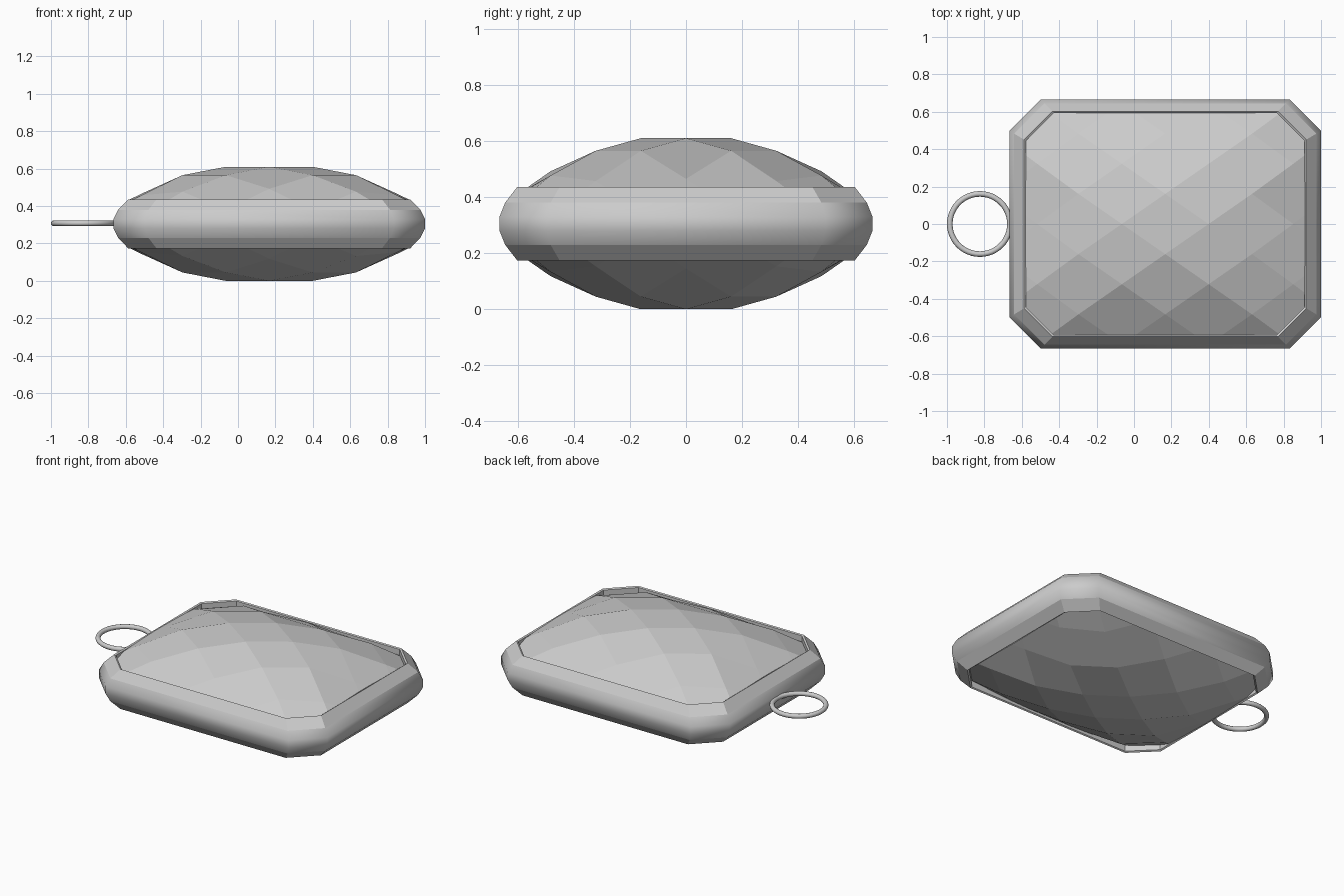
import bpy, bmesh
from mathutils import Vector

if "Cube" in bpy.data.objects:
    bpy.data.objects.remove(bpy.data.objects["Cube"])

CX, CZ = 0.167, 0.305          # centre of the pendant body
HX, HY, CH = 0.833, 0.665, 0.167  # half sizes and corner cut


def octagon(s):
    a, b, c = HX * s, HY * s, CH * s
    return [(a, -b + c), (a, b - c), (a - c, b), (-a + c, b),
            (-a, b - c), (-a, -b + c), (-a + c, -b), (a - c, -b)]


def finish(bm, name):
    bmesh.ops.recalc_face_normals(bm, faces=bm.faces)
    me = bpy.data.meshes.new(name)
    bm.to_mesh(me)
    bm.free()
    ob = bpy.data.objects.new(name, me)
    ob.location = (CX, 0, CZ)
    bpy.context.collection.objects.link(ob)
    return ob


# Bezel: cut-corner frame, closed profile of (scale, height)
half = [(0.894, 0.125), (0.905, 0.131), (0.97, 0.075), (1.0, 0.025)]
profile = half + [(s, -z) for s, z in reversed(half)]
bm = bmesh.new()
rings = [[bm.verts.new((x, y, z)) for x, y in octagon(s)] for s, z in profile]
for i, r in enumerate(rings):
    q = rings[(i + 1) % len(rings)]
    for k in range(8):
        m = (k + 1) % 8
        bm.faces.new((r[k], r[m], q[m], q[k])).smooth = True
# only the rounded outer band is smooth, all other edges are crisp
for e in bm.edges:
    zs = [abs(v.co.z) for v in e.verts]
    e.smooth = max(zs) < 0.08 and min(zs) < 0.03
finish(bm, "bezel")

# Gem: diamond lattice of facets, pillow shaped, trimmed to the octagon
HEIGHT = {(0, 1): 0.305, (1, 0): 0.305, (2, 1): 0.26, (1, 2): 0.26,
          (3, 0): 0.16, (0, 3): 0.187, (3, 2): 0.152, (2, 3): 0.172,
          (4, 1): 0.055, (1, 4): 0.075, (4, 3): 0.035, (3, 4): 0.04}
XS = [0, 0.232, 0.464, 0.685, 0.9]


def lattice_point(u, v):
    i, j = (u + v) // 2, (u - v) // 2
    a, b = abs(i), abs(j)
    x = XS[a] if a < 5 else 0.9 + 0.2 * (a - 4)
    return (x if i > 0 else -x, j * 0.161, HEIGHT.get((a, b), 0.01))


bm = bmesh.new()
odd = range(-9, 10, 2)
grid = {(u, v): bm.verts.new(lattice_point(u, v)) for u in odd for v in odd}
for u in odd[:-1]:
    for v in odd[:-1]:
        bm.faces.new((grid[u, v], grid[u + 2, v], grid[u + 2, v + 2], grid[u, v + 2]))
pts = octagon(0.896)
for k in range(8):
    p, q = Vector(pts[k]), Vector(pts[(k + 1) % 8])
    d = q - p
    bmesh.ops.bisect_plane(bm, geom=bm.verts[:] + bm.edges[:] + bm.faces[:],
                           plane_co=(p.x, p.y, 0), plane_no=(d.y, -d.x, 0),
                           clear_outer=True)
# side wall down to the middle, then mirrored for the underside
rim = [e for e in bm.edges if e.is_boundary]
ext = bmesh.ops.extrude_edge_only(bm, edges=rim)
for g in ext["geom"]:
    if isinstance(g, bmesh.types.BMVert):
        g.co.z = 0
gem = finish(bm, "faceted_gem")
mir = gem.modifiers.new("underside", "MIRROR")
mir.use_axis = (False, False, True)

# Hanging ring
bpy.ops.mesh.primitive_torus_add(major_radius=0.161, minor_radius=0.015,
                                 major_segments=48, minor_segments=12,
                                 location=(-0.824, 0, 0.308))
ring = bpy.context.object
ring.name = "hanging_ring"
bpy.ops.object.shade_smooth()
